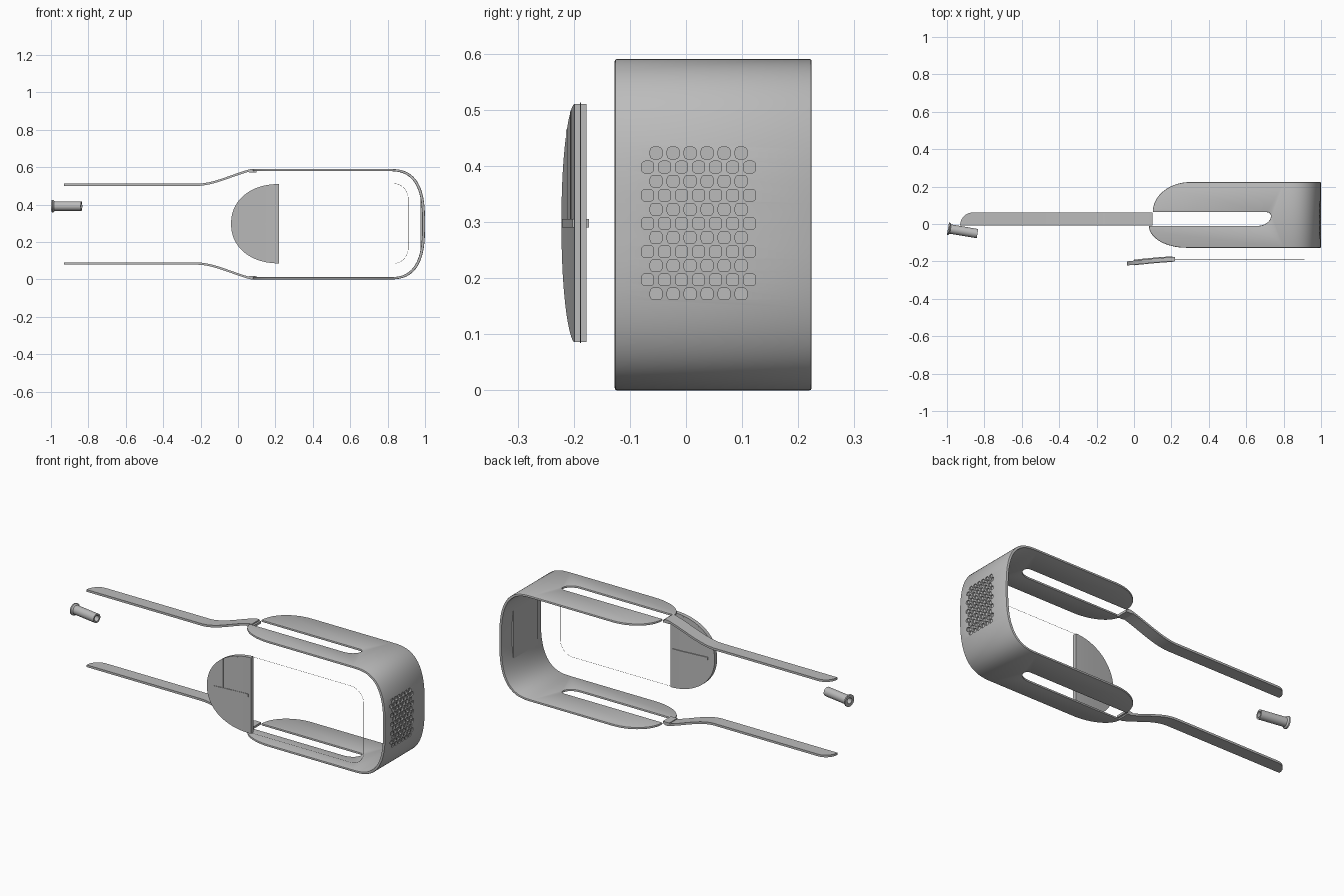
import bpy, bmesh, math
from mathutils import Vector

if "Cube" in bpy.data.objects:
    bpy.data.objects.remove(bpy.data.objects["Cube"])

grey = bpy.data.materials.new("plain grey")
grey.diffuse_color = (0.5, 0.5, 0.5, 1)
grey.use_nodes = True
grey.node_tree.nodes["Principled BSDF"].inputs["Base Color"].default_value = grey.diffuse_color
MID = 0.2955   # mirror height
N = 2.8        # squareness of the band's closed end


def finish(name, bm, smooth=True):
    bmesh.ops.recalc_face_normals(bm, faces=bm.faces)
    me = bpy.data.meshes.new(name)
    bm.to_mesh(me)
    bm.free()
    ob = bpy.data.objects.new(name, me)
    bpy.context.collection.objects.link(ob)
    me.materials.append(grey)
    if smooth:
        shade(ob)
    return ob


def shade(ob):
    bpy.ops.object.select_all(action='DESELECT')
    ob.select_set(True)
    bpy.context.view_layer.objects.active = ob
    bpy.ops.object.shade_smooth_by_angle(angle=math.radians(35))


def prism(bm, pts, depth):
    """Extrude a closed ring of 3D points by a vector."""
    a = [bm.verts.new(p) for p in pts]
    b = [bm.verts.new(Vector(p) + Vector(depth)) for p in pts]
    bm.faces.new(a)
    bm.faces.new(b[::-1])
    for i in range(len(a)):
        j = (i + 1) % len(a)
        bm.faces.new((a[i], b[i], b[j], a[j]))


def loft(name, sections):
    """Skin rectangles (x, y0, y1, z0, z1) along x."""
    bm = bmesh.new()
    rings = [[bm.verts.new(p) for p in ((x, y0, z0), (x, y1, z0), (x, y1, z1), (x, y0, z1))]
             for x, y0, y1, z0, z1 in sections]
    for r, s in zip(rings, rings[1:]):
        for i in range(4):
            j = (i + 1) % 4
            bm.faces.new((r[i], s[i], s[j], r[j]))
    bm.faces.new(rings[0])
    bm.faces.new(rings[-1][::-1])
    return finish(name, bm)


def arc(cx, cy, a, b, d0, d1, n=16):
    return [(cx + a * math.cos(math.radians(d0 + (d1 - d0) * i / n)),
             cy + b * math.sin(math.radians(d0 + (d1 - d0) * i / n))) for i in range(n + 1)]


def band_curve(a, b, n=56):
    out = []
    for i in range(n + 1):
        t = -math.pi / 2 + math.pi * i / n
        c, s = max(math.cos(t), 0.0), math.sin(t)
        if i in (0, n):
            c = 0.0
        out.append((0.8 + a * c ** (2 / N), MID + b * math.copysign(abs(s) ** (2 / N), s)))
    return out


# Band: U-shaped wall, trimmed to a plan outline with rounded lobes and a slot
outer, inner = band_curve(0.2, MID), band_curve(0.185, MID - 0.012)
ring = ([(0.02, 0)] + outer + [(0.02, 2 * MID)]
        + [(0.02, 2 * MID - 0.012)] + inner[::-1] + [(0.02, 0.012)])
bm = bmesh.new()
prism(bm, [(x, -0.2, z) for x, z in ring], (0, 0.5, 0))
band = finish("band", bm, False)

plan = (arc(0.28, -0.01, 0.2, 0.117, 180, 270) + [(1.1, -0.127), (1.1, 0.224)]
        + arc(0.30, 0.063, 0.2, 0.161, 90, 180) + [(0.70, 0.063)]
        + arc(0.71, 0.043, 0.022, 0.02, 90, 0, 5)
        + arc(0.66, 0.043, 0.072, 0.053, -8, -90, 10))
bm = bmesh.new()
prism(bm, [(x, y, -0.1) for x, y in plan], (0, 0, 0.8))
trim = finish("plan_cutter", bm, False)

# Grille: staggered rounded-square recesses on the closed end
bm = bmesh.new()
for r in range(11):
    count, z = 6 + r % 2, 0.172 + r * 0.0251
    face_x = 0.8 + 0.2 * (1 - abs((z - MID) / MID) ** N) ** (1 / N)
    for c in range(count):
        y = 0.0225 + (c - (count - 1) / 2) * 0.0303
        pts = []
        for q, (sy, sz) in enumerate(((1, 1), (-1, 1), (-1, -1), (1, -1))):
            pts += arc(y + sy * 0.0045, z + sz * 0.0045, 0.006, 0.006, q * 90, q * 90 + 90, 3)
        prism(bm, [(face_x - 0.007, u, v) for u, v in pts], (0.05, 0, 0))
holes = finish("grille_cutter", bm, False)

for cutter, op in ((trim, 'INTERSECT'), (None, 'BEVEL'), (holes, 'DIFFERENCE')):
    if cutter is None:
        m = band.modifiers.new("edge", 'BEVEL')
        m.width, m.segments = 0.004, 2
        m.limit_method, m.angle_limit = 'ANGLE', math.radians(50)
        continue
    m = band.modifiers.new("cut", 'BOOLEAN')
    m.operation, m.object, m.solver = op, cutter, 'EXACT'
    cutter.hide_render = True
dg = bpy.context.evaluated_depsgraph_get()
band_mesh = bpy.data.meshes.new_from_object(band.evaluated_get(dg))
band.modifiers.clear()
band.data = band_mesh
for cutter in (trim, holes):
    bpy.data.objects.remove(cutter)
shade(band)

# Panel behind the grille
loft("grille_backing", [(x, -0.085, 0.13, 0.15, 0.44) for x in (0.976, 0.984)])


# Straps: pointed tip, straight run, S-curve up to the band
def strap_z(x):
    t = min(max((x + 0.22) / 0.29, 0), 1)
    return 0.506 + 0.079 * (0.45 * t * t * (3 - 2 * t) + 0.55 * t ** 1.7)


xs = [-0.93 + 0.07 * (i / 10) ** 2 for i in range(11)] + [-0.5, -0.22]
xs += [-0.22 + 0.29 * i / 18 for i in range(1, 19)] + [0.09]
for name, flip in (("upper_strap", False), ("lower_strap", True)):
    rows = []
    for x in xs:
        u = min(max((-0.86 - x) / 0.07, 0), 1)
        y1 = -0.008 + 0.07 * math.sqrt(max(1 - u * u, 0.0004))
        lo, hi = strap_z(x) - 0.006, strap_z(x) + 0.006
        if flip:
            lo, hi = 2 * MID - hi, 2 * MID - lo
        rows.append((x, -0.009, y1, lo, hi))
    loft(name, rows)
    # Small joint tab beneath the band's mouth
    lo, hi = (0.572, 0.584) if not flip else (2 * MID - 0.584, 2 * MID - 0.572)
    loft(name + "_tab", [(x, -0.009, 0.062, lo, hi) for x in (0.06, 0.10)])


# Front flap: D-shaped, gently curved plate
def flap_y(x):
    return -0.199 - 0.023 * max((0.22 - x) / 0.257, 0) ** 1.3


def flap_half(x):
    return 0.212 * max(1 - ((0.22 - x) / 0.257) ** 2.15, 0.0001) ** (1 / 2.15)


FZ = 0.298
rows = []
for i in range(29):
    x = 0.22 - 0.257 * math.sin(math.pi / 2 * i / 28)
    rows.append((x, flap_y(x), flap_y(x) + 0.022, FZ - flap_half(x), FZ + flap_half(x)))
loft("flap", rows)
# Crossbar and upright ribs on the flap
loft("flap_crossbar", [(x, flap_y(x) - 0.003, flap_y(x) + 0.027, 0.290, 0.305)
                       for x in (0.0, 0.05, 0.1, 0.15, 0.205)])
for n, x in enumerate((0.055, 0.14)):
    loft(f"flap_rib_{n + 1}", [(v, flap_y(v) - 0.002, flap_y(v) + 0.024, 0.30, FZ + flap_half(v) - 0.004)
                               for v in (x - 0.003, x + 0.003)])

# Hairline outline continuing from the flap
line = [(0.22, 0.085)] + arc(0.83, 0.165, 0.08, 0.08, -90, 0, 10) + arc(0.83, 0.433, 0.08, 0.08, 0, 90, 10) + [(0.22, 0.513)]
cu = bpy.data.curves.new("outline_wire", 'CURVE')
cu.dimensions, cu.bevel_depth, cu.bevel_resolution = '3D', 0.0008, 0
sp = cu.splines.new('POLY')
sp.points.add(len(line) - 1)
for p, (x, z) in zip(sp.points, line):
    p.co = (x, -0.188, z, 1)
cu.materials.append(grey)
bpy.context.collection.objects.link(bpy.data.objects.new("outline_wire", cu))

# Flanged hollow tube, lathed around its own axis
profile = [(0.016, 0), (0.033, 0), (0.033, 0.007), (0.025, 0.014), (0.025, 0.160), (0.016, 0.160)]
bm = bmesh.new()
SEG = 32
rings = [[bm.verts.new((r * math.cos(2 * math.pi * k / SEG), r * math.sin(2 * math.pi * k / SEG), h))
          for k in range(SEG)] for r, h in profile]
for i, r in enumerate(rings):
    s = rings[(i + 1) % len(rings)]
    for k in range(SEG):
        j = (k + 1) % SEG
        bm.faces.new((r[k], r[j], s[j], s[k]))
tube = finish("tube", bm)
tube.rotation_mode = 'QUATERNION'
tube.rotation_quaternion = Vector((0.155, -0.026, 0)).to_track_quat('Z', 'Y')
tube.location = (-0.9945, -0.025, 0.392)
